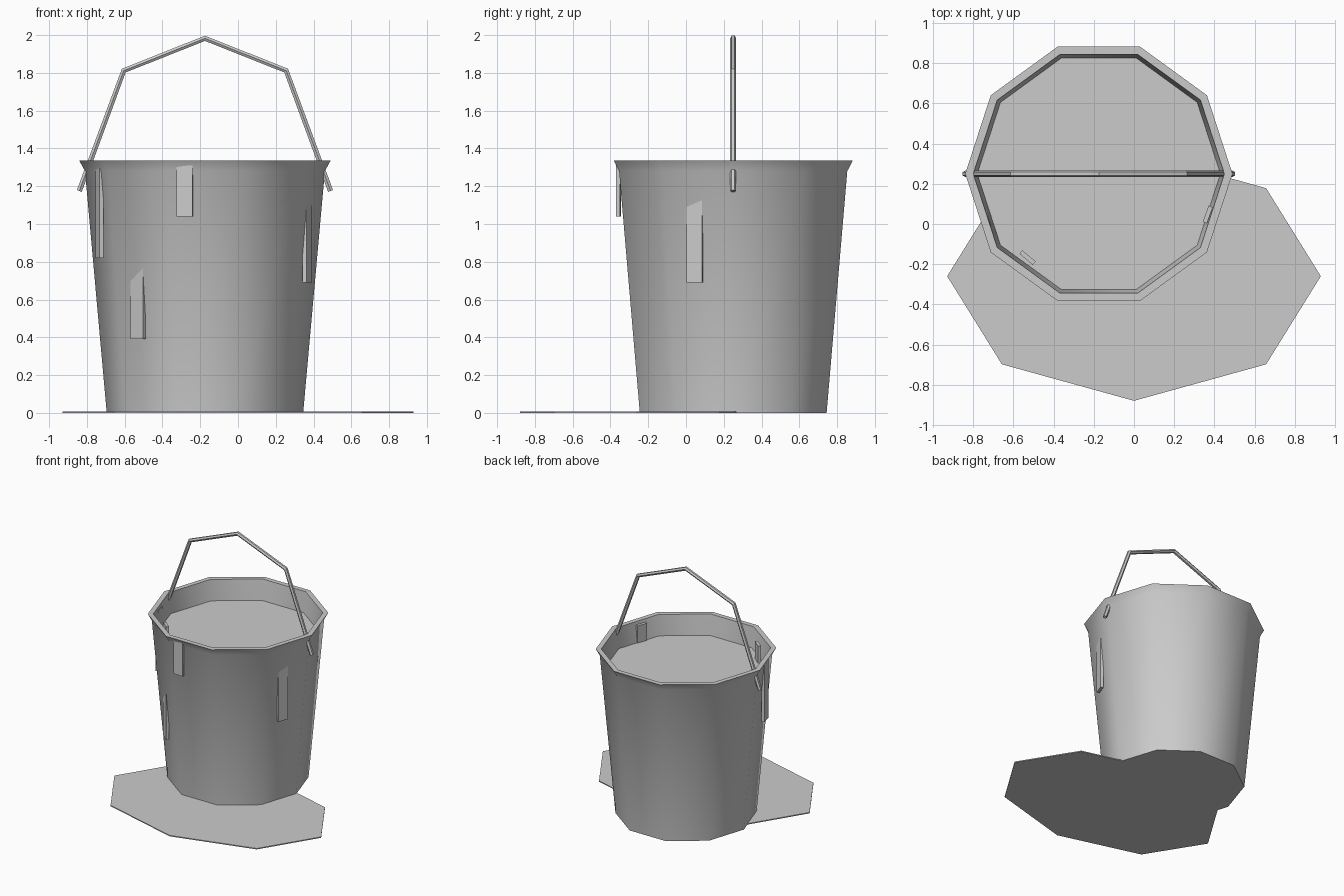
import bpy, bmesh, math
from mathutils import Vector, Matrix

cube = bpy.data.objects.get("Cube")
if cube:
    bpy.data.objects.remove(cube, do_unlink=True)

CENTRE = Vector((-0.175, 0.25, 0))
SIDES = 10

grey = bpy.data.materials.new("plain_grey")
grey.use_nodes = True
colour = (0.6, 0.6, 0.6, 1)
grey.diffuse_color = colour
grey.node_tree.nodes["Principled BSDF"].inputs["Base Color"].default_value = colour


def finish(name, bm, smooth=None):
    bmesh.ops.recalc_face_normals(bm, faces=bm.faces)
    mesh = bpy.data.meshes.new(name)
    bm.to_mesh(mesh)
    bm.free()
    mesh.materials.append(grey)
    obj = bpy.data.objects.new(name, mesh)
    bpy.context.collection.objects.link(obj)
    if smooth:
        bpy.ops.object.select_all(action='DESELECT')
        bpy.context.view_layer.objects.active = obj
        obj.select_set(True)
        bpy.ops.object.shade_smooth_by_angle(angle=math.radians(smooth))
    return obj


def ring(bm, radius, z):
    return [bm.verts.new(CENTRE + Vector((radius * math.cos(a), radius * math.sin(a), z)))
            for a in (i * math.tau / SIDES for i in range(SIDES))]


# Tapered ten-sided bucket with a flared lip and a hollow inside
bm = bmesh.new()
profile = [(0.52, 0), (0.635, 1.28), (0.665, 1.335), (0.625, 1.335), (0.605, 1.17), (0.5, 0.04)]
rings = [ring(bm, r, z) for r, z in profile]
for low, high in zip(rings, rings[1:]):
    for i in range(SIDES):
        j = (i + 1) % SIDES
        bm.faces.new((low[i], low[j], high[j], high[i]))
bm.faces.new(rings[0])
bm.faces.new(rings[-1])
finish("bucket", bm, 45)

# Water surface
bm = bmesh.new()
bm.faces.new(ring(bm, 0.606, 1.17))
finish("water", bm)

# Upright drips that leave the sloping wall: x, y, facing angle, lower end
drips = [(-0.283, -0.357, 266, 1.04), (-0.53, -0.167, 230, 0.39),
         (0.367, 0.047, -20, 0.69), (-0.733, 0.03, 195, 0.82)]
for n, (x, y, angle, bottom) in enumerate(drips, 1):
    top = 1.31
    bm = bmesh.new()
    place = (Matrix.Translation((x, y, (top + bottom) / 2))
             @ Matrix.Rotation(math.radians(angle), 4, 'Z')
             @ Matrix.Diagonal((0.022, 0.086, top - bottom, 1)))
    bmesh.ops.create_cube(bm, size=1, matrix=place)
    finish(f"drip_{n}", bm)

# Puddle: thin eight-sided slab
bm = bmesh.new()
outline = [(math.cos(a) * 0.93, math.sin(a) * 0.62 - 0.26)
           for a in (i * math.tau / 8 for i in range(8))]
face = bm.faces.new([bm.verts.new((x, y, 0)) for x, y in outline])
top = bmesh.ops.extrude_face_region(bm, geom=[face])["geom"]
bmesh.ops.translate(bm, vec=(0, 0, 0.008),
                    verts=[v for v in top if isinstance(v, bmesh.types.BMVert)])
finish("puddle", bm)

# Bent handle rod
half = [(0.665, 1.175), (0.43, 1.812), (0, 1.983)]
path = [(-x, z) for x, z in half] + [(x, z) for x, z in half[1::-1]]
curve = bpy.data.curves.new("handle", 'CURVE')
curve.dimensions = '3D'
curve.bevel_depth = 0.016
curve.bevel_resolution = 1
curve.use_fill_caps = True
spline = curve.splines.new('POLY')
spline.points.add(len(path) - 1)
for point, (x, z) in zip(spline.points, path):
    point.co = (CENTRE.x + x, CENTRE.y, z, 1)
spline.use_smooth = False
curve.materials.append(grey)
bpy.context.collection.objects.link(bpy.data.objects.new("handle", curve))
